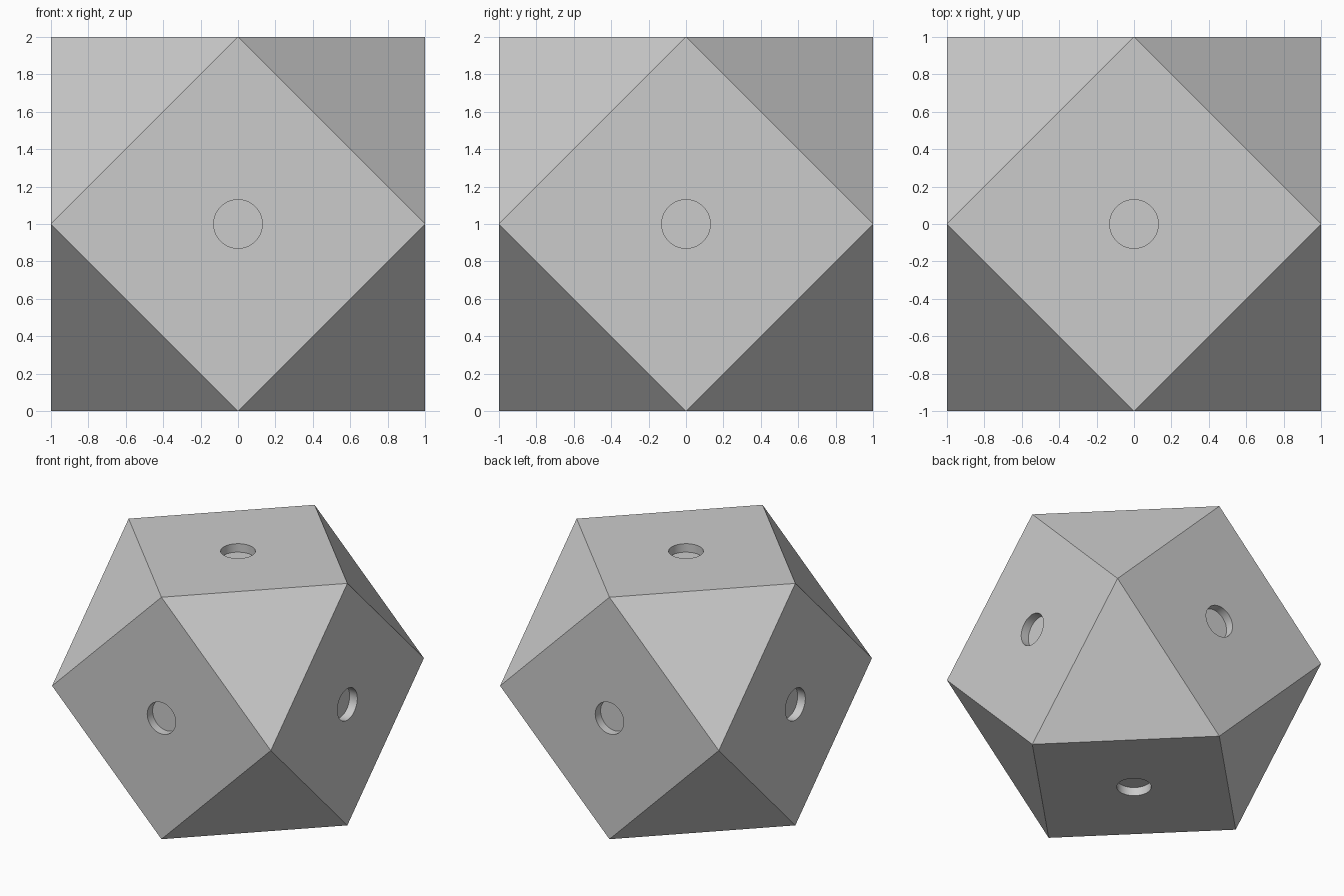
import bpy, bmesh, math
from itertools import product
from mathutils import Matrix, Vector

if "Cube" in bpy.data.objects:
    bpy.data.objects.remove(bpy.data.objects["Cube"])

HOLE_RADIUS = 0.13
HOLE_DEPTH = 0.07


def make_object(name, bm):
    mesh = bpy.data.meshes.new(name)
    bm.to_mesh(mesh)
    bm.free()
    obj = bpy.data.objects.new(name, mesh)
    obj.location.z = 1
    bpy.context.collection.objects.link(obj)
    return obj


# Body: cuboctahedron, the hull of a cube's edge midpoints
bm = bmesh.new()
for axis in range(3):
    for a, b in product((-1, 1), repeat=2):
        co = [a, b]
        co.insert(axis, 0)
        bm.verts.new(co)
bmesh.ops.convex_hull(bm, input=bm.verts[:])
bmesh.ops.dissolve_limit(bm, angle_limit=0.01, verts=bm.verts[:], edges=bm.edges[:])
bmesh.ops.recalc_face_normals(bm, faces=bm.faces[:])
body = make_object("faceted_body", bm)

# Cutter: one short cylinder sunk into each square face
bm = bmesh.new()
for axis in range(3):
    for side in (-1, 1):
        normal = Vector((0, 0, 0))
        normal[axis] = side
        turn = normal.to_track_quat('Z', 'Y').to_matrix().to_4x4()
        bmesh.ops.create_cone(bm, cap_ends=True, segments=64,
                              radius1=HOLE_RADIUS, radius2=HOLE_RADIUS,
                              depth=2 * HOLE_DEPTH,
                              matrix=Matrix.Translation(normal) @ turn)
cutter = make_object("hole_cutter", bm)
cutter.hide_render = True

# Shallow round holes
cut = body.modifiers.new("holes", 'BOOLEAN')
cut.operation = 'DIFFERENCE'
cut.solver = 'EXACT'
cut.object = cutter
bpy.context.view_layer.objects.active = body
body.select_set(True)
bpy.ops.object.modifier_apply(modifier=cut.name)
bpy.data.objects.remove(cutter)

# Smooth hole walls, crisp facets
bpy.ops.object.shade_smooth_by_angle(angle=math.radians(30))
